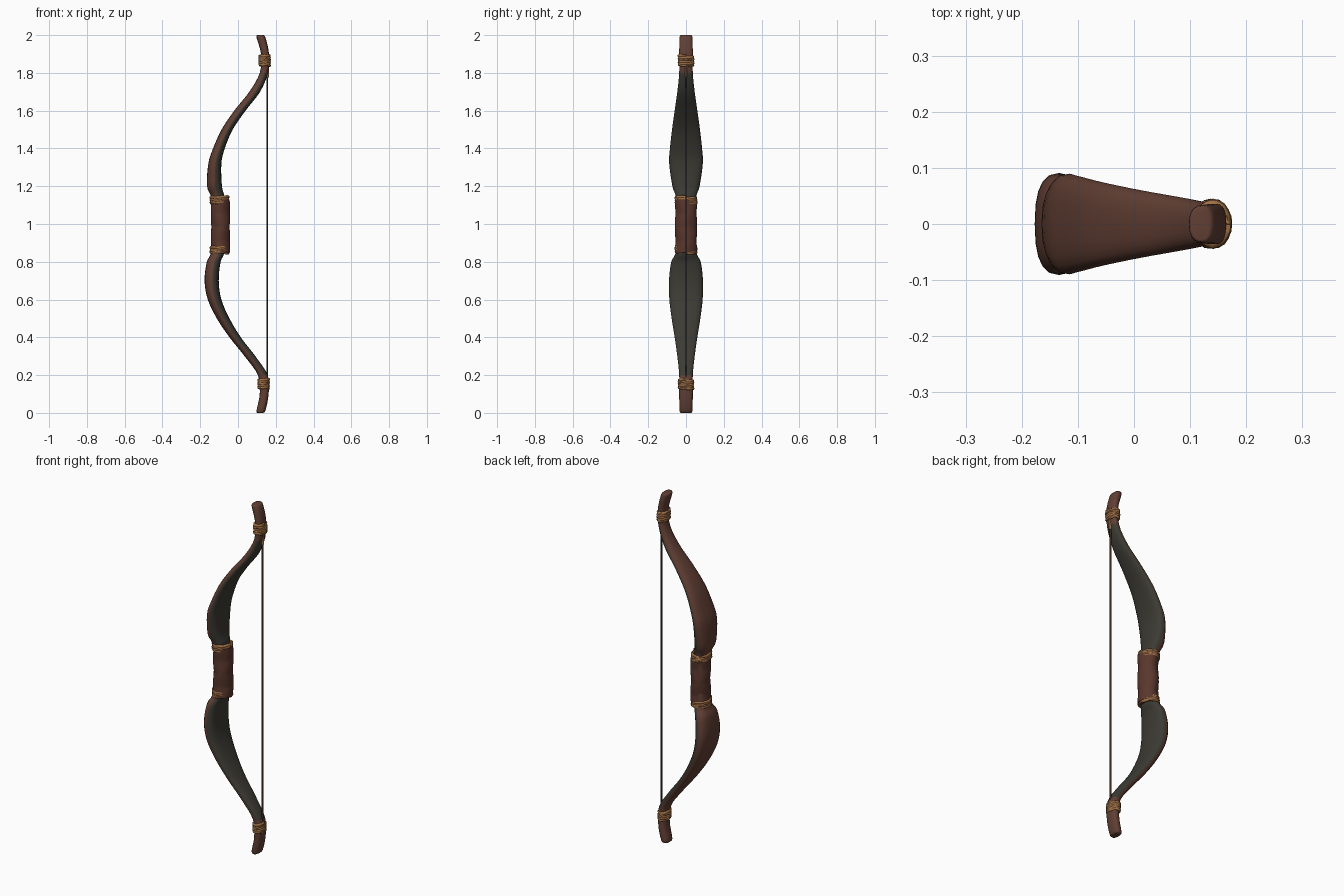
import bpy, bmesh, math, random
from mathutils import Vector

random.seed(4)
if "Cube" in bpy.data.objects:
    bpy.data.objects.remove(bpy.data.objects["Cube"])


def material(name, r, g, b):
    m = bpy.data.materials.new(name)
    m.use_nodes = True
    m.diffuse_color = (r, g, b, 1)
    m.node_tree.nodes["Principled BSDF"].inputs["Base Color"].default_value = (r, g, b, 1)
    return m


wood = material("brown wood", .12, .05, .034)
horn = material("dark horn", .045, .043, .034)
leather = material("grip leather", .1, .038, .026)
cord = material("tan cord", .35, .16, .06)
sinew = material("bowstring", .06, .03, .02)


def spline(keys, steps):
    """Smooth rows of keys with a Catmull-Rom curve."""
    rows = []
    for i in range(len(keys) - 1):
        a, b, c, d = (Vector(keys[min(max(j, 0), len(keys) - 1)]) for j in range(i - 1, i + 3))
        for s in range(steps):
            t = s / steps
            rows.append(b + (c - a) * t / 2 + (a * 2 - b * 5 + c * 4 - d) * t * t / 2
                        + (b * 3 - a - c * 3 + d) * t ** 3 / 2)
    return rows + [Vector(keys[-1])]


def loft(name, rings, mats, rule=None, angle=50):
    """Skin closed rings of points, cap the ends, and colour faces by a rule."""
    bm = bmesh.new()
    loops = [[bm.verts.new(p) for p in ring] for ring in rings]
    n = len(loops[0])
    for lo, hi in zip(loops, loops[1:]):
        for k in range(n):
            f = bm.faces.new((lo[k], lo[(k + 1) % n], hi[(k + 1) % n], hi[k]))
            if rule:
                f.material_index = rule(k, f.calc_center_median().z)
    bm.faces.new(loops[0][::-1])
    bm.faces.new(loops[-1])
    bmesh.ops.recalc_face_normals(bm, faces=bm.faces)
    me = bpy.data.meshes.new(name)
    bm.to_mesh(me)
    bm.free()
    ob = bpy.data.objects.new(name, me)
    bpy.context.collection.objects.link(ob)
    for m in mats:
        me.materials.append(m)
    smooth(ob, angle)
    return ob


def smooth(ob, angle):
    bpy.ops.object.select_all(action="DESELECT")
    ob.select_set(True)
    bpy.context.view_layer.objects.active = ob
    bpy.ops.object.shade_smooth_by_angle(angle=math.radians(angle))


def power(v, e):
    return math.copysign(abs(v) ** e, v)


# Bow stave: height, outer x, inner x, half width
stave = [
    (0, .108, .128, .026), (.012, .098, .145, .034), (.1, .115, .162, .036), (.2, .105, .157, .036),
    (.3, .035, .092, .046), (.4, -.045, .015, .06), (.5, -.112, -.045, .076),
    (.6, -.16, -.088, .088), (.7, -.177, -.102, .09), (.8, -.165, -.092, .078),
    (.87, -.14, -.07, .052), (1.12, -.14, -.07, .052), (1.2, -.164, -.085, .072),
    (1.32, -.157, -.088, .089), (1.4, -.132, -.07, .085), (1.5, -.087, -.028, .074),
    (1.6, -.02, .04, .06), (1.7, .06, .117, .046), (1.8, .115, .158, .036),
    (1.9, .122, .164, .036), (1.988, .098, .145, .034), (2, .108, .13, .026)]
SIDES = 20
rings = []
for z, outer, inner, half in spline(stave, 4):
    edge = outer + (inner - outer) * .55
    ring = []
    for k in range(SIDES):
        a = math.tau * k / SIDES
        depth = inner - edge if math.cos(a) > 0 else edge - outer
        ring.append((edge + depth * power(math.cos(a), .8), half * power(math.sin(a), .8), z))
    rings.append(ring)


def stave_colour(k, z):
    facing_string = k < SIDES // 4 or k >= SIDES * 3 // 4
    return int(facing_string and .2 < z < 1.79)


loft("bow_stave", rings, [wood, horn], stave_colour)

# Leather grip with crossed, raised bindings
GRIP_X = -.093
rings = []
for i in range(41):
    z = .85 + .28 * i / 40
    ring = []
    for k in range(32):
        a = math.tau * k / 32
        weave = max(math.sin(2 * a + z * 42), math.sin(2 * a - z * 42 + 1))
        r = 1 + .045 * weave
        ring.append((GRIP_X + .049 * r * math.cos(a), .056 * r * math.sin(a), z))
    rings.append(ring)
loft("leather_grip", rings, [leather])


def tube(name, points, radius, mat):
    cu = bpy.data.curves.new(name, "CURVE")
    cu.dimensions = "3D"
    cu.bevel_depth = radius
    cu.bevel_resolution = 1
    cu.use_fill_caps = True
    sp = cu.splines.new("POLY")
    sp.points.add(len(points) - 1)
    for p, co in zip(sp.points, points):
        p.co = (*co, 1)
    cu.materials.append(mat)
    ob = bpy.data.objects.new(name, cu)
    bpy.context.collection.objects.link(ob)
    bpy.ops.object.select_all(action="DESELECT")
    ob.select_set(True)
    bpy.context.view_layer.objects.active = ob
    bpy.ops.object.convert(target="MESH")
    smooth(bpy.context.object, 60)


def wrapping(name, x, z0, z1, rx, ry, turns):
    """A cord wound round the bow, with one slanted turn lying over it."""
    thick = (z1 - z0) / turns * .62
    low, high = z0 + thick, z1 - thick
    count = turns * 20
    points = []
    for i in range(count + 1):
        a = math.tau * i / 20
        r = 1 + random.uniform(-.03, .03)
        z = low + (high - low) * i / count + random.uniform(-.002, .002)
        points.append((x + rx * r * math.cos(a), ry * r * math.sin(a), z))
    tube(name, points, thick, cord)
    over = []
    for i in range(21):
        a = math.tau * i / 20
        z = (low + high) / 2 + (high - low) * .5 * math.sin(a + turns)
        over.append((x + rx * 1.07 * math.cos(a), ry * 1.07 * math.sin(a), z))
    tube(name + "_crossing_turn", over, thick * .7, cord)


wrapping("upper_grip_cord", -.098, 1.1, 1.152, .045, .053, 4)
wrapping("lower_grip_cord", -.098, .838, .886, .045, .053, 4)
wrapping("upper_tip_cord", .141, 1.83, 1.9, .025, .036, 5)
wrapping("lower_tip_cord", .136, .12, .185, .025, .036, 5)

# Bowstring and the short ties that hold it
tube("bowstring", [(.155, 0, .17), (.155, 0, 1.84)], .0045, sinew)
for name, z in (("upper_string_tie", 1.79), ("lower_string_tie", .2)):
    tube(name, [(.158, 0, z - .015), (.158, 0, z + .05 * (1 if z > 1 else -1))], .007, cord)
